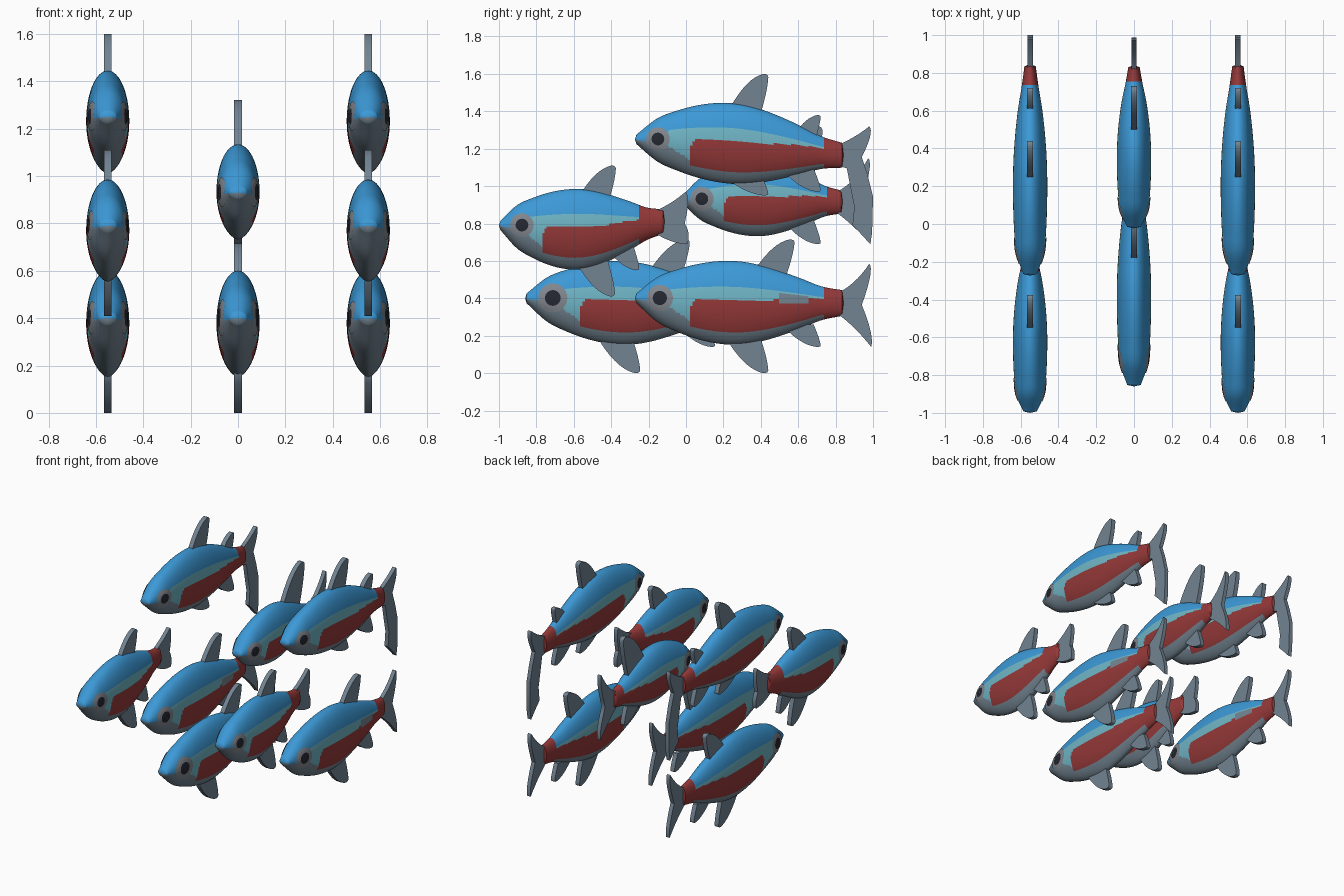
import bpy, bmesh, math

if "Cube" in bpy.data.objects:
    bpy.data.objects.remove(bpy.data.objects["Cube"])

def material(name, rgb):
    m = bpy.data.materials.new(name)
    m.diffuse_color = (*rgb, 1)
    m.use_nodes = True
    m.node_tree.nodes["Principled BSDF"].inputs["Base Color"].default_value = m.diffuse_color
    return m

BLUE = material("back blue", (0.045, 0.32, 0.68))
TEAL = material("stripe teal", (0.16, 0.46, 0.56))
RED = material("flank red", (0.30, 0.04, 0.04))
GREY = material("belly grey", (0.17, 0.23, 0.28))
FIN = material("fin grey", (0.17, 0.23, 0.29))
RING = material("eye ring grey", (0.22, 0.24, 0.27))
PUPIL = material("pupil black", (0.018, 0.02, 0.03))

# Half height and half width of the body at even steps from nose to tail root
HALF_H = [.025, .112, .158, .19, .208, .21, .193, .163, .126, .085, .065]
HALF_W = [.036, .074, .084, .089, .091, .09, .085, .076, .063, .045, .03]


def spline(v, s):
    x = min(max(s, 0), 1) * (len(v) - 1)
    i = min(int(x), len(v) - 2)
    f = x - i
    p1, p2 = v[i], v[i + 1]
    p0 = v[i - 1] if i else 2 * p1 - p2
    p3 = v[i + 2] if i + 2 < len(v) else 2 * p2 - p1
    return p1 + .5 * f * (p2 - p0 + f * (2 * p0 - 5 * p1 + 4 * p2 - p3 + f * (3 * (p1 - p2) + p3 - p0)))


def make_object(name, bm, mats, smooth=40):
    bmesh.ops.recalc_face_normals(bm, faces=bm.faces)
    me = bpy.data.meshes.new(name)
    bm.to_mesh(me)
    bm.free()
    for m in mats:
        me.materials.append(m)
    ob = bpy.data.objects.new(name, me)
    bpy.context.collection.objects.link(ob)
    bpy.ops.object.select_all(action='DESELECT')
    ob.select_set(True)
    bpy.context.view_layer.objects.active = ob
    bpy.ops.object.shade_smooth_by_angle(angle=math.radians(smooth))


def colour_rule(s, t, red_from, patch):
    """Material slot from length s (0 nose, 1 tail) and height t (-1 belly, 1 back)."""
    if s > red_from:
        return 2
    if patch and .69 < s < .84 and 0 < t < .34:         # pale patch on one flank
        return 3
    if t > min(.38, -.15 + 4 * max(0, s - .03)):         # back and snout
        return 0
    if s < .26 + .12 * max(0, t + .15):                  # head
        return 1 if s > .12 and t > -.5 * (s - .08) / .16 else 3
    if t > .08 + max(0, s - .65) * .8:                   # stripe
        return 1
    return 2 if t > -.7 else 3


def bezier(a, c, b, n=8):
    return [tuple((1 - f) ** 2 * a[k] + 2 * f * (1 - f) * c[k] + f * f * b[k] for k in (0, 1))
            for f in (i / n for i in range(n))]


def plate(name, x, pts, half=.016):
    """Flat fin: a side outline in (y, z) given thickness across x."""
    bm = bmesh.new()
    f = bm.faces.new([bm.verts.new((x - half, y, z)) for y, z in pts])
    r = bmesh.ops.extrude_face_region(bm, geom=[f])
    bmesh.ops.translate(bm, vec=(2 * half, 0, 0),
                        verts=[v for v in r["geom"] if isinstance(v, bmesh.types.BMVert)])
    make_object(name, bm, [FIN])


def fin(name, x, tip, dy, dz):
    """Swept fin: root lies dy ahead of the tip and dz below it (negative hangs down)."""
    y, z = tip
    sg = math.copysign(1, dz)
    root0 = (y - dy, z - dz)
    root1 = (y - .22 * dy, z - dz - .04 * sg)
    a, b = (y - .12 * dy, z), (y, z - .1 * dz)
    pts = bezier(root0, (y - .55 * dy, z - .1 * dz), a) + bezier(a, (y, z), b, 4)
    pts += bezier(b, (y - .02 * dy, z - .5 * dz), root1) + [root1, (y - dy, z - dz - .04 * sg)]
    plate(name, x, pts)


def tail(x, end, root_z, top, low, ragged, notch_in):
    r = end - .2
    notch = (end - notch_in, root_z - .01)
    pts = bezier((r, root_z + .05), (end - .1, root_z + .09), (end - .02, top))
    pts += bezier((end - .02, top), (end + .008, top - .03), notch)
    if ragged:      # long trailing lower lobe
        pts += [notch, (end - .03, root_z - .1), (end, root_z - .22), (end - .005, low + .06),
                (end - .015, low), (end - .07, low + .06), (end - .11, low + .1),
                (end - .1, low + .2), (end - .12, low + .3), (end - .14, root_z - .07)]
    else:
        pts += bezier(notch, (end + .008, low + .06), (end - .01, low))
        pts += bezier((end - .01, low), (end - .1, root_z - .12), (r, root_z - .05))
    pts.append((r, root_z - .05))
    plate("tail_fin", x, pts, .014)


def fish(x, nose, length, drop, belly, hs, eye, eye_r, fins, tail_z, ragged=False,
         tail_len=.165, notch_in=.06, red_from=.905, patch=False):
    ny, nz = nose

    def section(s):
        return (nz + belly * math.sin(math.pi * s) + drop * s,
                hs * spline(HALF_H, s), spline(HALF_W, s))

    def across(w, t):
        return w * max(0, 1 - t * t) ** (.5 if t > 0 else .6)

    # Body
    bm = bmesh.new()
    N, M = 80, 96
    rings, ss = [], [(i / N) ** 1.2 for i in range(N + 1)]
    for s in ss:
        c, h, w = section(s)
        ring = []
        for j in range(M):
            a = 2 * math.pi * j / M
            t = math.sin(a)
            px = math.copysign(across(w, t), math.cos(a))
            ring.append(bm.verts.new((x + px, ny + s * length, c + h * t)))
        rings.append(ring)
    for i in range(N):
        for j in range(M):
            k = (j + 1) % M
            a = 2 * math.pi * (j + .5) / M
            f = bm.faces.new((rings[i][j], rings[i][k], rings[i + 1][k], rings[i + 1][j]))
            f.material_index = colour_rule((ss[i] + ss[i + 1]) / 2, math.sin(a), red_from,
                                           patch and math.cos(a) > 0)
    for ring, end in ((rings[0], 0), (rings[-1], 1)):
        tip = bm.verts.new((x, ring[0].co.y + (.012 if end else -.008), ring[0].co.z))
        for j in range(M):
            f = bm.faces.new((ring[j], ring[(j + 1) % M], tip))
            f.material_index = 2 if end else 0 if math.sin(2 * math.pi * (j + .5) / M) > -.2 else 3
    make_object("fish_body", bm, [BLUE, TEAL, RED, GREY], 60)

    # Eyes: thin patches following the skin on both sides
    for side in (-1, 1):
        bm = bmesh.new()
        loops = []
        for r in (.001, .5 * eye_r, eye_r, 1.4 * eye_r, 1.85 * eye_r):
            loop = []
            for j in range(28):
                a = 2 * math.pi * j / 28
                y, z = ny + eye + r * math.cos(a), nz + .002 + r * math.sin(a)
                c, h, w = section((y - ny) / length)
                loop.append(bm.verts.new((x + side * (across(w, (z - c) / h) + .004), y, z)))
            loops.append(loop)
        for i in range(4):
            for j in range(28):
                k = (j + 1) % 28
                quad = [loops[i][j], loops[i][k], loops[i + 1][k], loops[i + 1][j]]
                bm.faces.new(quad).material_index = 1 if i < 2 else 0
        bm.normal_update()
        if sum(f.normal.x for f in bm.faces) * side < 0:
            bmesh.ops.reverse_faces(bm, faces=bm.faces)
        me = bpy.data.meshes.new("eye")
        bm.to_mesh(me)
        bm.free()
        me.materials.append(RING)
        me.materials.append(PUPIL)
        bpy.context.collection.objects.link(bpy.data.objects.new("eye", me))

    # Fins
    for name, ty, tz, dy, dz in fins:
        fin(name, x, (ty, tz), dy, dz)
    tail(x, ny + length + tail_len, nz + drop, tail_z[0], tail_z[1], ragged, notch_in)


# Outer columns: three fish on each side
for x in (-.55, .55):
    fish(x, (-.265, 1.25), 1.1, -.085, .0175, 1.02, .115, .034,
         [("dorsal_fin", .44, 1.6, .21, .19), ("rear_dorsal_fin", .72, 1.38, .14, .1),
          ("pelvic_fin", .44, .95, .22, -.09), ("anal_fin", .72, .97, .18, -.09)],
         (1.32, .69), True)
    fish(x, (-.992, .79), .87, .02, -.03, 1.02, .115, .034,
         [("dorsal_fin", -.375, 1.11, .2, .17), ("pelvic_fin", -.38, .41, .2, -.17),
          ("anal_fin", -.25, .55, .16, -.1)], (.97, .69),
         tail_len=.14, notch_in=.025, red_from=.85)
    fish(x, (-.265, .4), 1.1, -.025, -.0125, 1.06, .125, .038,
         [("dorsal_fin", .58, .715, .21, .16), ("pelvic_fin", .44, 0, .21, -.16),
          ("anal_fin", .72, .14, .17, -.08)], (.585, .14), patch=True)

# Middle column: two fish
fish(0, (-.015, .93), .845, -.015, .01, .95, .1, .034,
     [("dorsal_fin", .73, 1.32, .25, .25), ("anal_fin", .72, .69, .17, -.09)], (1.15, .69))
fish(0, (-.852, .4), 1.1, -.025, -.0125, 1.06, .14, .042,
     [("dorsal_fin", .02, .715, .21, .16), ("pelvic_fin", -.245, 0, .21, -.16),
      ("anal_fin", .155, .14, .17, -.08)], (.585, .14))
